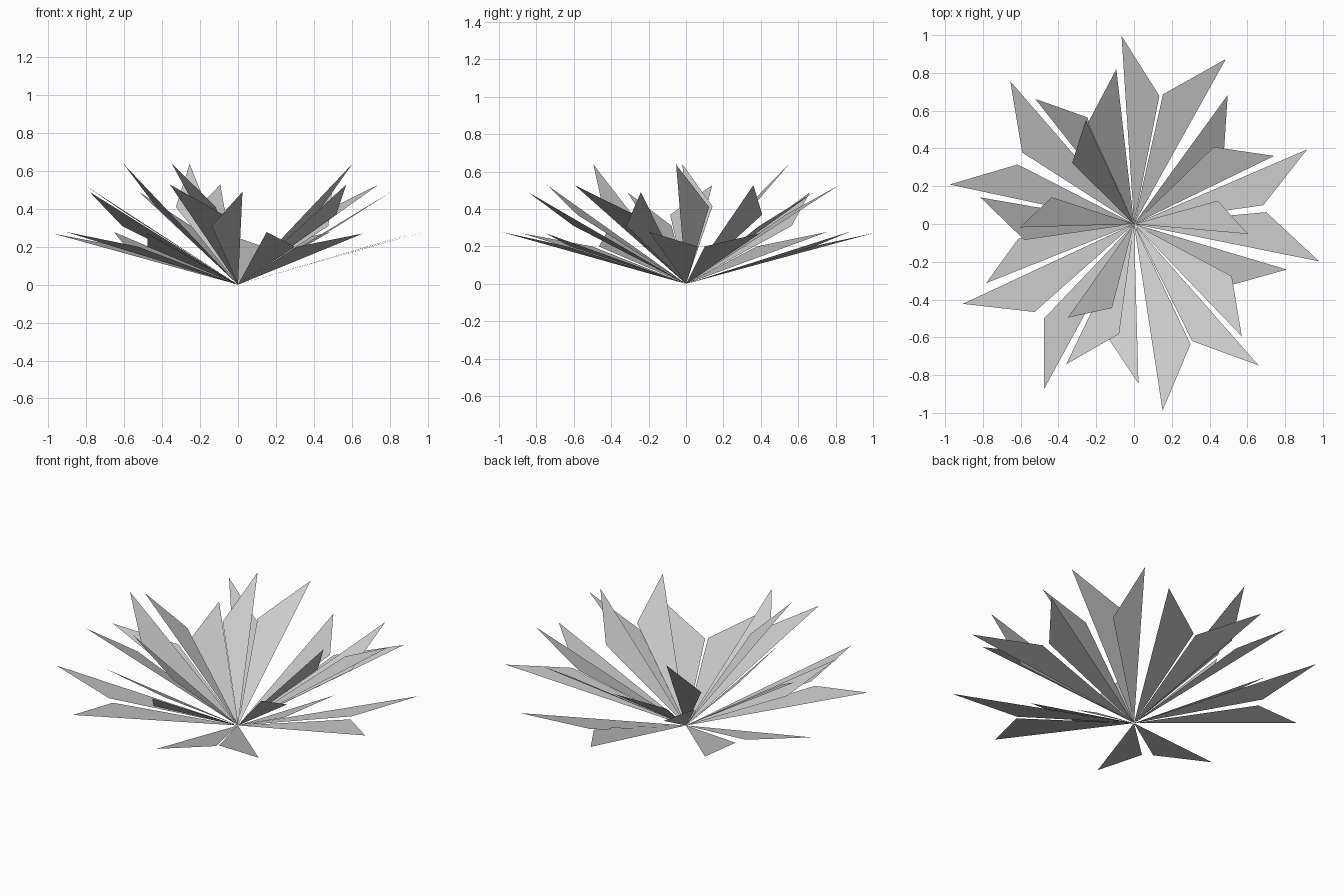
import bpy
from math import sin, cos, radians

if "Cube" in bpy.data.objects:
    bpy.data.objects.remove(bpy.data.objects["Cube"])


def polar(angle, radius, z):
    a = radians(angle)
    return (radius * cos(a), radius * sin(a), z)


def leaf_ring(name, angles, tip, shoulder, turn):
    """Flat triangular blades fanning from the root; tip/shoulder = (radius, z)."""
    verts, faces = [(0, 0, 0)], []
    for a in angles:
        n = len(verts)
        verts.append(polar(a, *tip))
        verts.append(polar(a + turn, *shoulder))
        faces.append((0, n, n + 1) if turn > 0 else (0, n + 1, n))
    mesh = bpy.data.meshes.new(name)
    mesh.from_pydata(verts, [], faces)
    mesh.update()
    obj = bpy.data.objects.new(name, mesh)
    bpy.context.collection.objects.link(obj)
    return obj


# low outer leaves, left and right halves of five pairs
leaf_ring("outer_leaves_left", [93.8, 23.3, -48.6, -118.6, 167.9],
          (0.998, 0.27), (0.692, 0.20), -15)
leaf_ring("outer_leaves_right", [60.9, -11.4, -81.3, -155.0, 130.9],
          (1.0, 0.278), (0.703, 0.20), 16.5)

# middle leaves, overlapping halves of five pairs
leaf_ring("middle_leaves_left", [54.0, -16.6, -88.4, -158.2, 128.3],
          (0.844, 0.49), (0.617, 0.31), -14.6)
leaf_ring("middle_leaves_right", [25.9, -46.2, -115.8, 170.2, 96.5],
          (0.825, 0.528), (0.587, 0.37), 18.1)

# steep inner leaves
leaf_ring("inner_leaves", [-5, 114.9, -125.2], (0.606, 0.638), (0.46, 0.41), 20.5)
leaf_ring("inner_leaf_back", [-178.3], (0.605, 0.638), (0.458, 0.415), -19.7)
